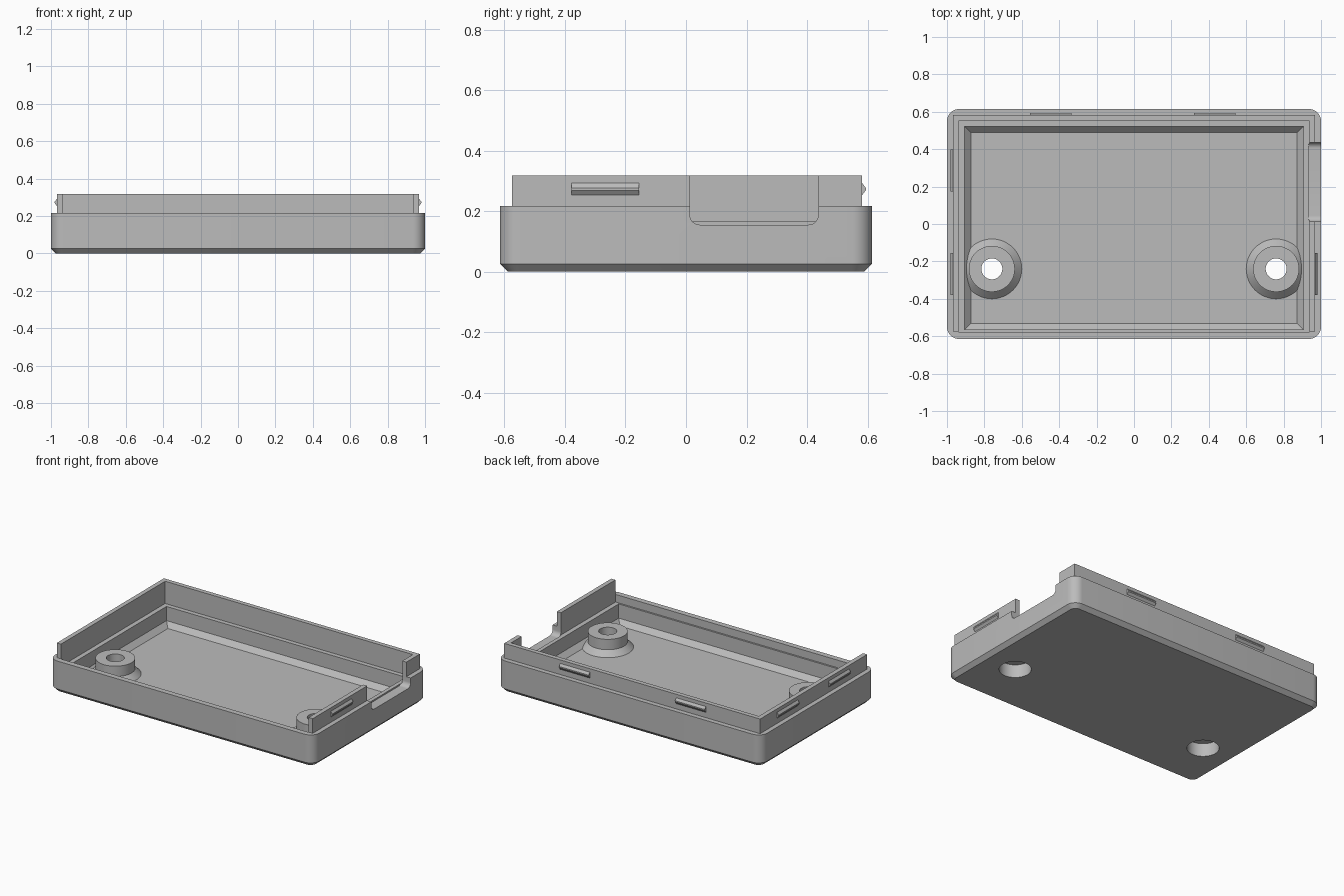
import bpy, bmesh
from math import sin, cos, pi
from mathutils import Vector

cube = bpy.data.objects.get("Cube")
if cube:
    bpy.data.objects.remove(cube, do_unlink=True)

grey = bpy.data.materials.new("light grey plastic")
grey.use_nodes = True
grey.diffuse_color = (0.5, 0.5, 0.5, 1)
grey.node_tree.nodes["Principled BSDF"].inputs["Base Color"].default_value = (0.5, 0.5, 0.5, 1)


def loft(name, rings, cyclic=False):
    """Join rings of points; cap the ends, or close the loop of rings."""
    bm = bmesh.new()
    loops = [[bm.verts.new(p) for p in ring] for ring in rings]
    pairs = list(zip(loops, loops[1:]))
    if cyclic:
        pairs.append((loops[-1], loops[0]))
    else:
        bm.faces.new(loops[0])
        bm.faces.new(loops[-1])
    for a, b in pairs:
        for i in range(len(a)):
            j = (i + 1) % len(a)
            bm.faces.new((a[i], a[j], b[j], b[i]))
    bmesh.ops.recalc_face_normals(bm, faces=bm.faces)
    mesh = bpy.data.meshes.new(name)
    bm.to_mesh(mesh)
    bm.free()
    mesh.materials.append(grey)
    obj = bpy.data.objects.new(name, mesh)
    bpy.context.collection.objects.link(obj)
    return obj


def rect(x, y0, y1, z, r=0.0):
    """Rectangle symmetric in x, with rounded corners when r is given."""
    if not r:
        return [(-x, y0, z), (x, y0, z), (x, y1, z), (-x, y1, z)]
    pts = []
    centres = [(x - r, y1 - r), (r - x, y1 - r), (r - x, y0 + r), (x - r, y0 + r)]
    for q, (cx, cy) in enumerate(centres):
        for k in range(9):
            a = (q + k / 8) * pi / 2
            pts.append((cx + r * cos(a), cy + r * sin(a), z))
    return pts


def circle(cx, cy, r, z, n=48):
    return [(cx + r * cos(2 * pi * i / n), cy + r * sin(2 * pi * i / n), z) for i in range(n)]


def activate(obj):
    bpy.ops.object.select_all(action="DESELECT")
    obj.select_set(True)
    bpy.context.view_layer.objects.active = obj


def cut(obj, cutters):
    activate(obj)
    for c in cutters:
        mod = obj.modifiers.new("cut", "BOOLEAN")
        mod.operation, mod.solver, mod.object = "DIFFERENCE", "EXACT", c
        bpy.ops.object.modifier_apply(modifier=mod.name)


def smooth(obj):
    activate(obj)
    bpy.ops.object.shade_smooth_by_angle(angle=0.5)


W, D, RIM, TOP = 1.0, 0.615, 0.217, 0.317
FLOOR, LEDGE = 0.035, 0.165
BOSS_X, BOSS_Y, BORE, HOLE = 0.76, -0.24, 0.1, 0.056

# Outer tray and the rim that stands on it
body = loft("tray_body", [rect(W - 0.026, 0.026 - D, D - 0.026, 0, 0.04),
                          rect(W, -D, D, 0.026, 0.066),
                          rect(W, -D, D, RIM, 0.066)])
lip = loft("rim_lip", [rect(0.968, -0.575, 0.582, RIM), rect(0.968, -0.575, 0.582, TOP)])

# Cutters: stepped pocket, cavity with sloped foot, side port, screw bores
pocket = loft("pocket_cutter", [rect(0.937, -0.577, 0.551, LEDGE), rect(0.937, -0.577, 0.551, 0.5)])
cavity = loft("cavity_cutter", [rect(0.872, -0.532, 0.488, FLOOR),
                                rect(0.905, -0.565, 0.52, FLOOR + 0.033),
                                rect(0.905, -0.565, 0.52, 0.5)])
port_y0, port_y1, port_z, r = 0.013, 0.437, 0.155, 0.032
outline = [(port_y0, 0.5)]
for k in range(9):
    a = pi + k / 8 * pi / 2
    outline.append((port_y0 + r + r * cos(a), port_z + r + r * sin(a)))
for k in range(9):
    a = 1.5 * pi + k / 8 * pi / 2
    outline.append((port_y1 - r + r * cos(a), port_z + r + r * sin(a)))
outline.append((port_y1, 0.5))
port = loft("port_cutter", [[(x, y, z) for y, z in outline] for x in (0.932, 1.2)])
bores = [loft("bore_cutter", [circle(s * BOSS_X, BOSS_Y, BORE, z) for z in (-0.1, 0.12)])
         for s in (-1, 1)]

cut(body, [pocket, cavity, port] + bores)
lip_pocket = loft("lip_pocket_cutter", [rect(0.937, -0.8, 0.551, 0.1), rect(0.937, -0.8, 0.551, 0.5)])
cut(lip, [lip_pocket, port])
for c in [pocket, cavity, port, lip_pocket] + bores:
    bpy.data.objects.remove(c, do_unlink=True)
smooth(body)
smooth(lip)

# Screw bosses: flared foot, through hole, wide bore from below
profile = [(BORE, FLOOR), (BORE, 0.09), (HOLE, 0.09), (HOLE, 0.143),
           (0.123, 0.143), (0.123, FLOOR + 0.037), (0.16, FLOOR)]
for side, s in (("right", -1), ("left", 1)):
    smooth(loft(side + "_screw_boss",
                [circle(s * BOSS_X, BOSS_Y, rad, z) for rad, z in profile], cyclic=True))


# Snap ridges: wedge-shaped bars on the outside of the lip
def ridge(name, centre, normal, half=0.112):
    n, c = Vector(normal), Vector(centre)
    along = Vector((-n.y, n.x, 0))
    section = [(-0.005, -0.02), (0, -0.02), (0.012, -0.004), (0.012, 0.004), (0, 0.02), (-0.005, 0.02)]
    loft(name, [[c + along * t + n * d + Vector((0, 0, h)) for d, h in section]
                for t in (-half, half)])


SNAP_Z = 0.273
ridge("left_snap_ridge", (0.968, -0.267, SNAP_Z), (1, 0, 0))
for label, y in (("front", -0.267), ("rear", 0.287)):
    ridge("right_" + label + "_snap_ridge", (-0.968, y, SNAP_Z), (-1, 0, 0))
for label, x in (("right", -0.445), ("left", 0.432)):
    ridge("back_" + label + "_snap_ridge", (x, 0.582, SNAP_Z), (0, 1, 0))
